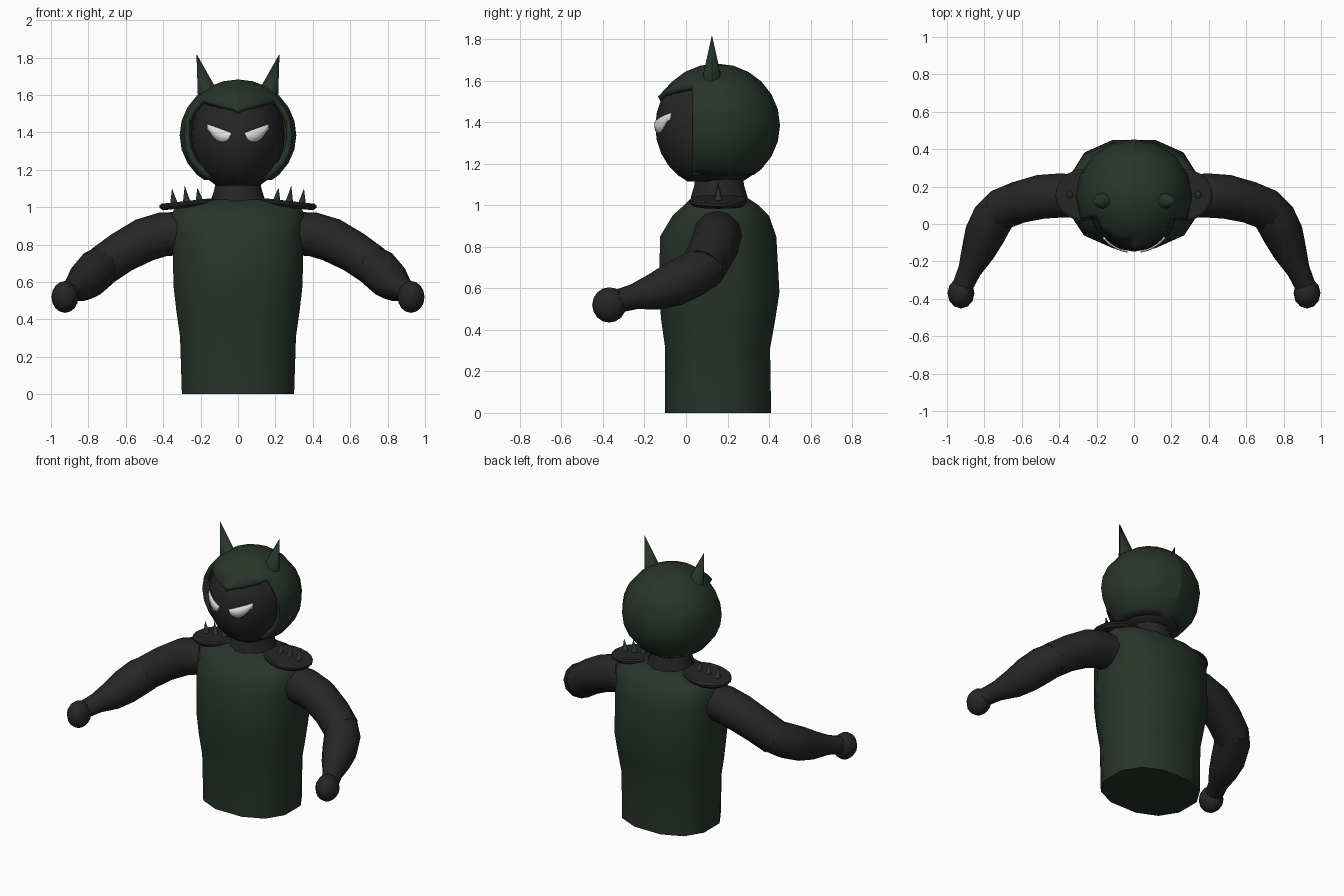
import bpy, bmesh, math
from mathutils import Vector, Matrix

cube = bpy.data.objects.get("Cube")
if cube:
    bpy.data.objects.remove(cube, do_unlink=True)


def material(name, color):
    m = bpy.data.materials.new(name)
    m.use_nodes = True
    m.diffuse_color = (*color, 1)
    m.node_tree.nodes["Principled BSDF"].inputs["Base Color"].default_value = (*color, 1)
    return m


GREEN = material("dark_green", (0.021, 0.034, 0.023))
BLACK = material("soft_black", (0.019, 0.019, 0.019))
WHITE = material("eye_white", (0.75, 0.75, 0.75))


def finish(name, bm, mat, angle=40, thickness=0):
    bmesh.ops.recalc_face_normals(bm, faces=bm.faces)
    mesh = bpy.data.meshes.new(name)
    bm.to_mesh(mesh)
    bm.free()
    ob = bpy.data.objects.new(name, mesh)
    bpy.context.collection.objects.link(ob)
    mesh.materials.append(mat)
    if thickness:
        mod = ob.modifiers.new("Thickness", 'SOLIDIFY')
        mod.thickness = thickness
    bpy.ops.object.select_all(action='DESELECT')
    ob.select_set(True)
    bpy.context.view_layer.objects.active = ob
    bpy.ops.object.shade_smooth_by_angle(angle=math.radians(angle))
    return ob


def loft(name, rings, mat, angle=40):
    """Skin a list of closed point rings and cap both ends."""
    bm = bmesh.new()
    loops = [[bm.verts.new(p) for p in ring] for ring in rings]
    n = len(loops[0])
    for a, b in zip(loops, loops[1:]):
        for i in range(n):
            j = (i + 1) % n
            bm.faces.new((a[i], a[j], b[j], b[i]))
    bm.faces.new(loops[0])
    bm.faces.new(loops[-1])
    return finish(name, bm, mat, angle)


def flat_ring(z, rx, y0, y1, n=12, power=0.85):
    """Horizontal rounded ring reaching x = +-rx and from y0 to y1."""
    pts, top = [], math.cos(math.pi / n) ** power
    for i in range(n):
        a = 2 * math.pi * (i + 0.5) / n
        c, s = math.cos(a), math.sin(a)
        pts.append(((abs(c) ** power) * math.copysign(rx, c) / top,
                    (y0 + y1) / 2 + (abs(s) ** power) * math.copysign((y1 - y0) / 2, s) / top, z))
    return pts


def tube(name, path, side, mat, n=12):
    """Round limb through (x, y, z, radius) stations, mirrored by side."""
    pts = [Vector((x * side, y, z)) for x, y, z, r in path]
    rings = []
    for i, p in enumerate(pts):
        d = (pts[min(i + 1, len(pts) - 1)] - pts[max(i - 1, 0)]).normalized()
        u = d.cross(Vector((0, 0, 1))).normalized()
        v = d.cross(u)
        r = path[i][3]
        rings.append([p + r * (math.cos(a) * u + math.sin(a) * v)
                      for a in (2 * math.pi * k / n for k in range(n))])
    return loft(name, rings, mat, 50)


def ellipsoid(center, radii, u=16, v=12):
    bm = bmesh.new()
    bmesh.ops.create_uvsphere(bm, u_segments=u, v_segments=v, radius=1)
    bmesh.ops.transform(bm, verts=bm.verts,
                        matrix=Matrix.Translation(center) @ Matrix.Diagonal((*radii, 1)))
    return bm


def cut(bm, co, no, clear=False):
    bmesh.ops.bisect_plane(bm, geom=bm.verts[:] + bm.edges[:] + bm.faces[:],
                           plane_co=co, plane_no=no, clear_inner=clear)


def cone(name, base, tip, rx, ry, mat, n=8):
    bm = bmesh.new()
    ring = [bm.verts.new((base[0] + rx * math.cos(2 * math.pi * k / n),
                          base[1] + ry * math.sin(2 * math.pi * k / n), base[2])) for k in range(n)]
    top = bm.verts.new(tip)
    for k in range(n):
        bm.faces.new((ring[k], ring[(k + 1) % n], top))
    bm.faces.new(ring)
    return finish(name, bm, mat, 50)


# Torso and neck
loft("torso", [flat_ring(*r) for r in (
    (0, 0.3, -0.1, 0.41), (0.31, 0.31, -0.1, 0.405), (0.45, 0.33, -0.12, 0.43),
    (0.58, 0.345, -0.13, 0.45), (0.85, 0.35, -0.125, 0.435), (0.95, 0.355, -0.065, 0.4),
    (1.0, 0.34, -0.01, 0.35), (1.04, 0.15, 0.03, 0.29))], GREEN, 50)
loft("neck", [flat_ring(z, r, 0.16 - r * 0.95, 0.16 + r * 0.95, 12, 1) for z, r in (
    (1.0, 0.15), (1.045, 0.142), (1.1, 0.125), (1.16, 0.12))], BLACK)

# Face with a flattened chin
FACE, FACE_R = Vector((0, 0.14, 1.38)), (0.25, 0.288, 0.3)
bm = ellipsoid(FACE, FACE_R, 20, 14)
cut(bm, (0, 0, 1.115), (0, 0, 1), True)
bmesh.ops.holes_fill(bm, edges=[e for e in bm.edges if e.is_boundary])
finish("face", bm, BLACK)

# Hood with an open front and a V-shaped brow
SLOPE, BROW, OPEN = 0.25, 1.525, 0.03
bm = ellipsoid((0, 0.148, 1.385), (0.312, 0.305, 0.298))
cut(bm, (0, 0, 1.145), (0, 0, 1), True)
cut(bm, (0, OPEN, 0), (0, 1, 0))
cut(bm, (0, 0, 0), (1, 0, 0))
for side in (1, -1):
    cut(bm, (0, 0, BROW), (-SLOPE * side, 0, 1))
front = []
for f in bm.faces:
    c = f.calc_center_median()
    if c.y < OPEN and c.z < BROW + SLOPE * abs(c.x):
        front.append(f)
bmesh.ops.delete(bm, geom=front, context='FACES')
for v in bm.verts:
    if v.co.y < 0 and abs(v.co.z - BROW - SLOPE * abs(v.co.x)) < 0.002:
        v.co.y -= 0.015
finish("hood", bm, GREEN, 40, 0.03)

for side, tag in ((1, "left"), (-1, "right")):
    # Eye plate following the face
    bm = bmesh.new()
    columns, steps = [], 10
    for i in range(steps + 1):
        t = i / steps
        x = 0.035 + 0.132 * t
        high = 1.398 + 0.048 * t
        low = high - 0.004 - 0.06 * math.sin(math.pi * min(t, 0.9)) ** 0.6 - 0.03 * t * (1 - t)
        col = []
        for z in (high, (high + low) / 2, low):
            k = 1 - (x / FACE_R[0]) ** 2 - ((z - FACE.z) / FACE_R[2]) ** 2
            col.append(bm.verts.new((x * side, FACE.y - FACE_R[1] * math.sqrt(k) - 0.008, z)))
        columns.append(col)
    for a, b in zip(columns, columns[1:]):
        for j in (0, 1):
            bm.faces.new((a[j], b[j], b[j + 1], a[j + 1]))
    finish(tag + "_eye", bm, WHITE, 40, 0.008)

    # Horn
    cone(tag + "_horn", (0.155 * side, 0.125, 1.595), (0.222 * side, 0.125, 1.82),
         0.06, 0.05, GREEN)

    # Arm and hand
    elbow = (0.72, 0.075, 0.69, 0.11)
    tube(tag + "_upper_arm", [(0.28, 0.15, 0.86, 0.115), (0.4, 0.152, 0.855, 0.118),
                              (0.5, 0.145, 0.825, 0.118), (0.62, 0.115, 0.76, 0.112),
                              elbow], side, BLACK)
    tube(tag + "_forearm", [(0.69, 0.11, 0.71, 0.1), (0.755, 0.03, 0.665, 0.112),
                            (0.8, -0.06, 0.62, 0.108), (0.835, -0.15, 0.585, 0.09),
                            (0.88, -0.25, 0.56, 0.062), (0.92, -0.34, 0.535, 0.055)], side, BLACK)
    bm = ellipsoid((0.925 * side, -0.37, 0.52), (0.072, 0.082, 0.085), 12, 8)
    finish(tag + "_hand", bm, BLACK, 60)

    # Shoulder pad, a tilted rounded plate
    def pad_ring(scale, lift):
        ring = []
        for k in range(20):
            a = 2 * math.pi * k / 20
            x = 0.265 + 0.155 * scale * math.cos(a)
            ring.append((x * side, 0.155 + 0.14 * scale * math.sin(a),
                         1.04 - 0.11 * (x - 0.14) + lift))
        return ring
    loft(tag + "_shoulder_pad", [pad_ring(0.88, -0.028), pad_ring(1, -0.012),
                                 pad_ring(1, 0), pad_ring(0.92, 0.008)], BLACK, 30)

    # Row of spikes on the pad
    for i, height in enumerate((1.105, 1.115, 1.1)):
        x = 0.205 + 0.068 * i
        cone(f"{tag}_spike_{i + 1}", (x * side, 0.155, 1.035 - 0.11 * (x - 0.14)),
             ((x + 0.012) * side, 0.155, height), 0.022, 0.022, GREEN)
